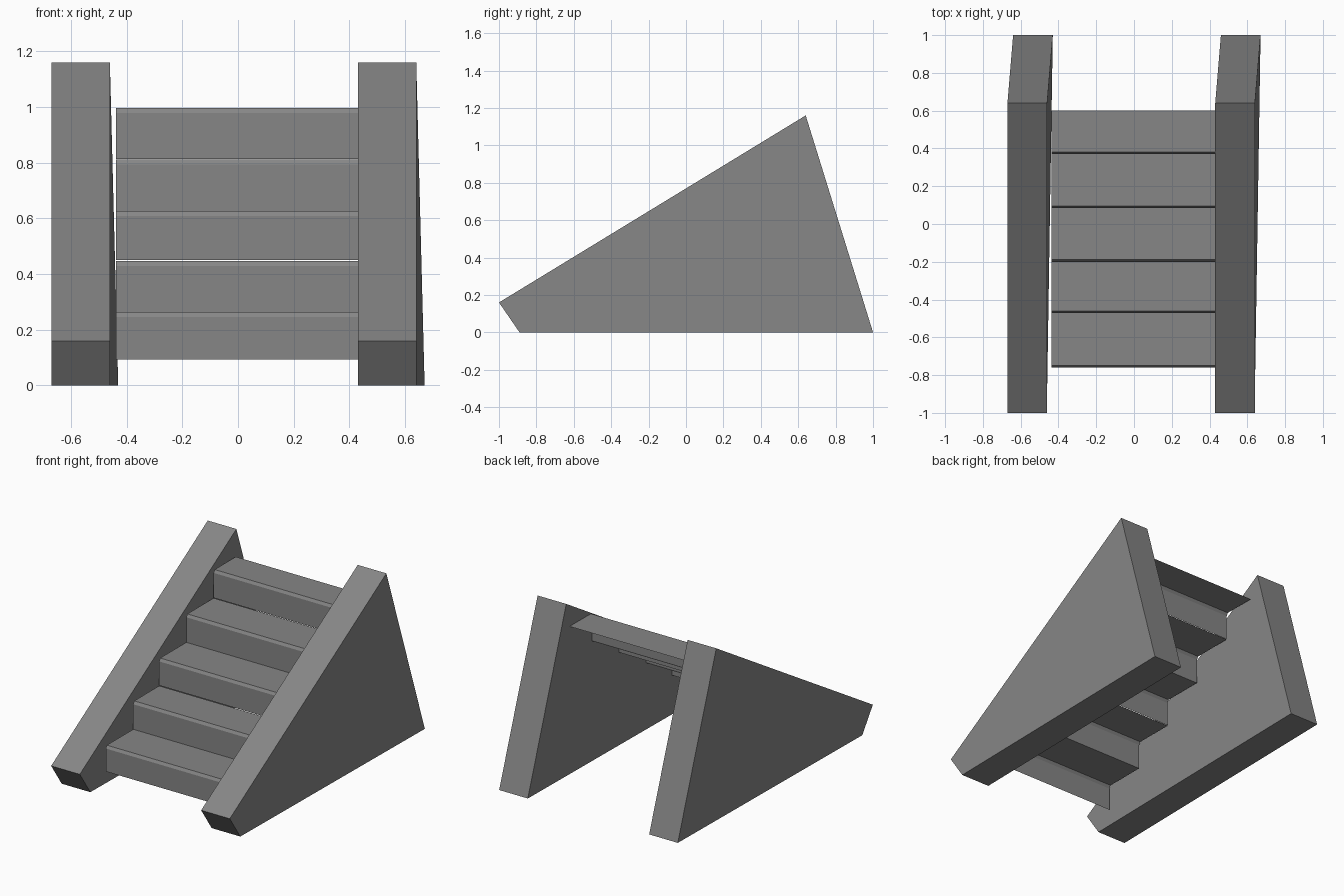
import bpy, bmesh

if "Cube" in bpy.data.objects:
    bpy.data.objects.remove(bpy.data.objects["Cube"])

# Dark grey paint shared by all parts
grey = bpy.data.materials.new("dark_grey")
grey.diffuse_color = (0.24, 0.24, 0.24, 1)
grey.use_nodes = True
grey.node_tree.nodes["Principled BSDF"].inputs["Base Color"].default_value = grey.diffuse_color


def make_object(name, verts, faces):
    mesh = bpy.data.meshes.new(name)
    mesh.from_pydata(verts, [], faces)
    mesh.materials.append(grey)
    obj = bpy.data.objects.new(name, mesh)
    bpy.context.collection.objects.link(obj)
    return obj


# Side walls: four-cornered profile (y, z, x shift), extruded across the width
WALL = [(-0.89, 0, 0), (1.0, 0, 0.03), (0.64, 1.16, 0), (-1.0, 0.16, 0)]


def side_wall(name, x0, x1):
    verts = [(x + dx, y, z) for x in (x0, x1) for y, z, dx in WALL]
    faces = [(3, 2, 1, 0), (4, 5, 6, 7)]
    faces += [(i, (i + 1) % 4, (i + 1) % 4 + 4, i + 4) for i in range(4)]
    obj = make_object(name, verts, faces)
    bm = bmesh.new()
    bm.from_mesh(obj.data)
    bmesh.ops.recalc_face_normals(bm, faces=bm.faces[:])
    bm.to_mesh(obj.data)
    bm.free()


side_wall("left_side_wall", -0.67, -0.46)
side_wall("right_side_wall", 0.43, 0.64)

# Steps: thin riser, chamfered nosing and tread, open underneath
FRONT_Y = [-0.759, -0.472, -0.2, 0.084, 0.37, 0.602]
TOP_Z = [0.263, 0.447, 0.627, 0.811, 0.996]
RISER_Z = [0.093, 0.262, 0.45, 0.626, 0.813]

for n in range(5):
    y, top = FRONT_Y[n], TOP_Z[n]
    profile = [(y, RISER_Z[n]), (y, top - 0.018), (y + 0.011, top), (FRONT_Y[n + 1], top)]
    verts = [(x, py, pz) for py, pz in profile for x in (-0.438, 0.432)]
    faces = [(2 * i, 2 * i + 1, 2 * i + 3, 2 * i + 2) for i in range(3)]
    make_object(f"step_{n + 1}", verts, faces)
